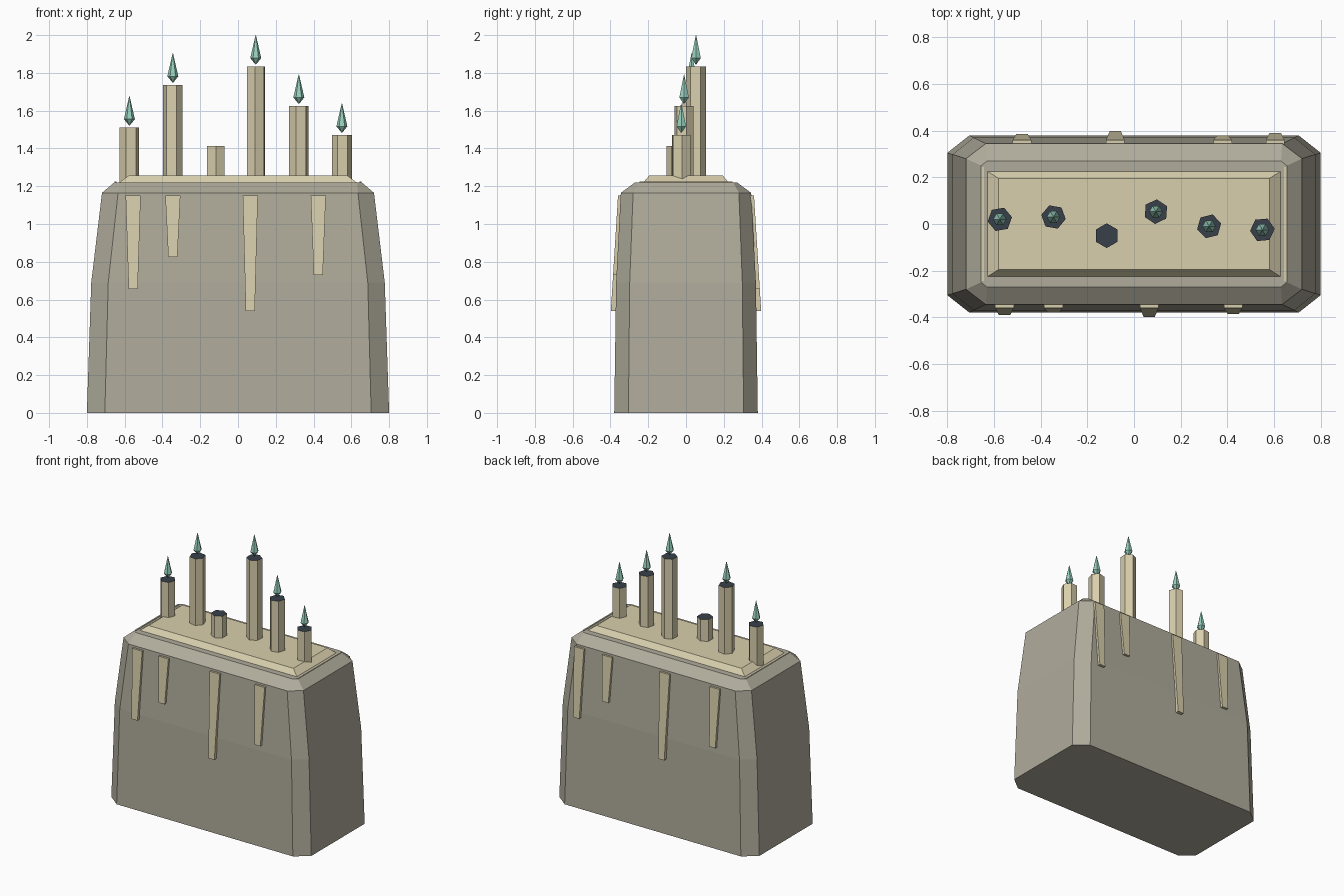
import bpy, math
from math import cos, sin, radians

if "Cube" in bpy.data.objects:
    bpy.data.objects.remove(bpy.data.objects["Cube"])


def material(name, rgb):
    m = bpy.data.materials.new(name)
    lin = [(c / 255 / 12.92) if c < 10 else ((c / 255 + 0.055) / 1.055) ** 2.4 for c in rgb]
    m.diffuse_color = (*lin, 1)
    m.use_nodes = True
    m.node_tree.nodes["Principled BSDF"].inputs["Base Color"].default_value = m.diffuse_color
    return m


STONE = material("grey_stone", (176, 172, 156))
WAX = material("cream_wax", (217, 207, 173))
DARK = material("dark_candle_top", (56, 64, 74))
FLAME = material("teal_flame", (152, 208, 190))


def loft(name, rings, mats, top_mat=0):
    """Closed flat-shaded solid through rings of equal point count, bottom to top."""
    n = len(rings[0])
    verts = [p for r in rings for p in r]
    faces = [tuple(reversed(range(n)))]
    for k in range(len(rings) - 1):
        a, b = k * n, (k + 1) * n
        faces += [(a + i, a + (i + 1) % n, b + (i + 1) % n, b + i) for i in range(n)]
    faces.append(tuple(range(len(verts) - n, len(verts))))
    me = bpy.data.meshes.new(name)
    me.from_pydata(verts, [], faces)
    for m in mats:
        me.materials.append(m)
    me.polygons[len(faces) - 1].material_index = top_mat
    ob = bpy.data.objects.new(name, me)
    bpy.context.collection.objects.link(ob)
    return ob


def cut_rect(hx, hy, cx, cy, z):
    """Rectangle with chamfered corners."""
    return [(hx, -hy + cy, z), (hx, hy - cy, z), (hx - cx, hy, z), (-hx + cx, hy, z),
            (-hx, hy - cy, z), (-hx, -hy + cy, z), (-hx + cx, -hy, z), (hx - cx, -hy, z)]


def rect(x0, x1, y0, y1, z):
    return [(x0, y0, z), (x1, y0, z), (x1, y1, z), (x0, y1, z)]


def hexagon(x, y, r, z, turn=0):
    return [(x + r * cos(radians(60 * i + turn)), y + r * sin(radians(60 * i + turn)), z)
            for i in range(6)]


# Tapered stone block
loft("stone_block", [cut_rect(0.80, 0.38, 0.095, 0.075, 0),
                     cut_rect(0.777, 0.37, 0.09, 0.072, 0.69),
                     cut_rect(0.72, 0.345, 0.085, 0.065, 1.165),
                     cut_rect(0.655, 0.27, 0.025, 0.02, 1.22)], [STONE])

# Wax pool on top, with a thin wax line near each end
loft("wax_pool", [rect(-0.635, 0.635, -0.23, 0.23, 1.215),
                  rect(-0.58, 0.58, -0.195, 0.195, 1.256)], [WAX])
for s in (-1, 1):
    x = s * 0.648
    loft("wax_line", [rect(x - 0.005, x + 0.005, -0.245, 0.245, 1.215),
                      rect(x - 0.005, x + 0.005, -0.245, 0.245, 1.224)], [WAX])

# Wax drips: front x, back x, lower end
for fx, bx, low in [(-0.555, 0.605, 0.655), (-0.345, 0.38, 0.825),
                    (0.065, -0.08, 0.54), (0.425, -0.48, 0.73)]:
    out = 0.36 + 0.062 * (1.15 - low)
    for side, x in (("front", fx), ("back", bx)):
        rings = [rect(x - 0.024, x + 0.024, -out, -0.35, low),
                 rect(x - 0.04, x + 0.04, -0.36, -0.335, 1.15)]
        if side == "back":
            rings = [[(2 * x - p[0], -p[1], p[2]) for p in r] for r in rings]
        loft(side + "_drip", rings, [WAX])

# Candles: x, y, top height, turn, lit
for x, y, h, turn, lit in [(-0.575, 0.02, 1.51, 10, True), (-0.345, 0.03, 1.737, -10, True),
                           (-0.117, -0.05, 1.413, 30, False), (0.094, 0.053, 1.833, 26, True),
                           (0.322, -0.01, 1.625, 14, True), (0.55, -0.025, 1.472, 5, True)]:
    loft("candle", [hexagon(x, y, 0.053, 1.22, turn), hexagon(x, y, 0.053, h, turn)],
         [WAX, DARK], 1)
    if lit:
        loft("flame", [hexagon(x, y, 0.002, h + 0.012), hexagon(x, y, 0.029, h + 0.045),
                       hexagon(x, y, 0.001, h + 0.167)], [FLAME])
